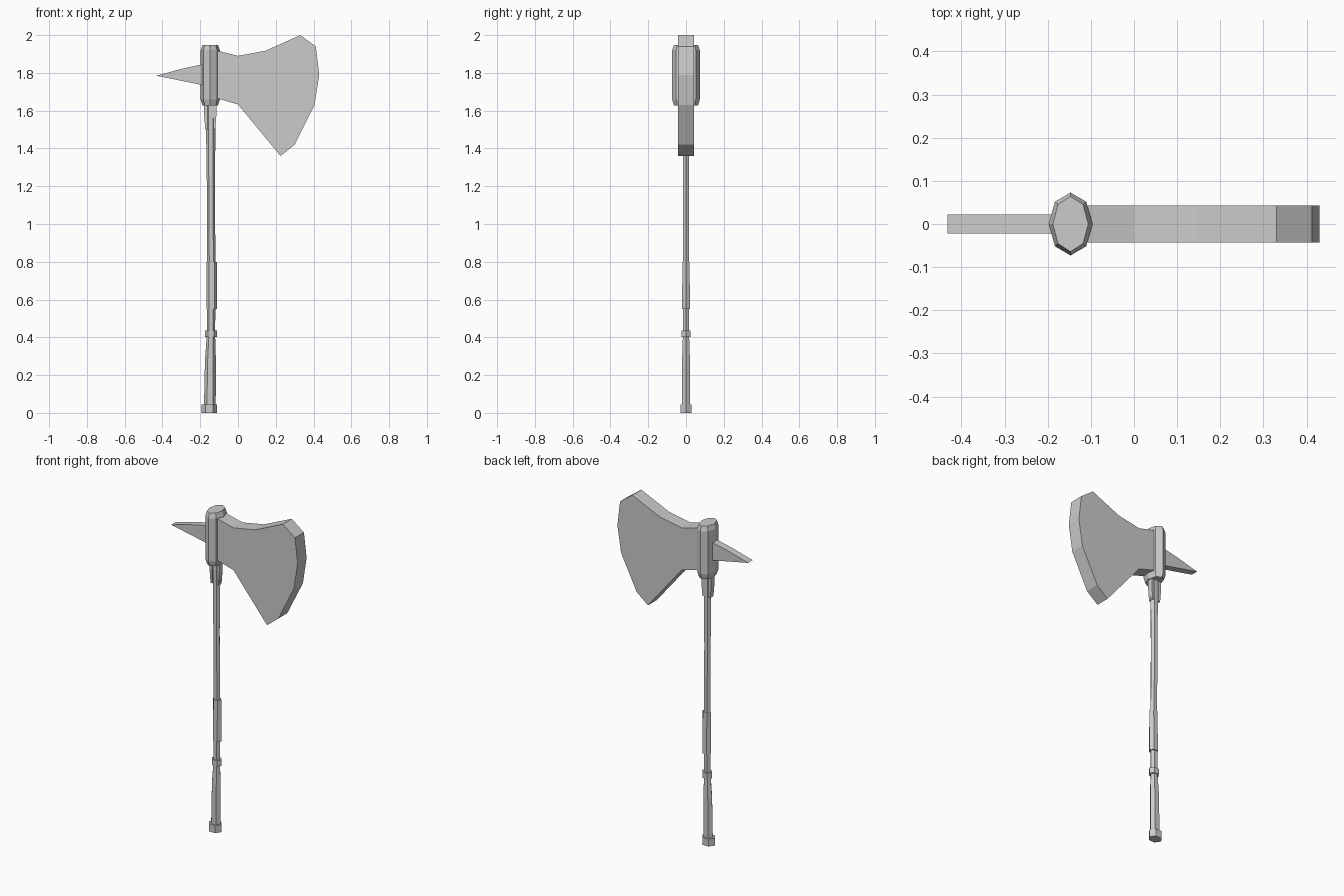
import bpy, bmesh, math

if "Cube" in bpy.data.objects:
    bpy.data.objects.remove(bpy.data.objects["Cube"])

CX = -0.147  # handle axis


def finish(name, bm):
    bmesh.ops.recalc_face_normals(bm, faces=bm.faces)
    me = bpy.data.meshes.new(name)
    bm.to_mesh(me)
    bm.free()
    ob = bpy.data.objects.new(name, me)
    bpy.context.collection.objects.link(ob)
    return ob


def loft(name, sides, rings):
    """Stack polygon rings (z, centre x, x radius, y radius) and cap the ends."""
    bm = bmesh.new()
    loops = []
    for z, cx, rx, ry in rings:
        loops.append([bm.verts.new((cx + rx * math.cos(2 * math.pi * i / sides),
                                    ry * math.sin(2 * math.pi * i / sides), z))
                      for i in range(sides)])
    for a, b in zip(loops, loops[1:]):
        for i in range(sides):
            j = (i + 1) % sides
            bm.faces.new((a[i], a[j], b[j], b[i]))
    bm.faces.new(loops[0][::-1])
    bm.faces.new(loops[-1])
    return finish(name, bm)


def plate(name, outline, half):
    """Extrude an x-z outline symmetrically along y."""
    bm = bmesh.new()
    face = bm.faces.new([bm.verts.new((x, -half, z)) for x, z in outline])
    new = bmesh.ops.extrude_face_region(bm, geom=[face])["geom"]
    bmesh.ops.translate(bm, vec=(0, 2 * half, 0),
                        verts=[v for v in new if isinstance(v, bmesh.types.BMVert)])
    return finish(name, bm)


# Shaft with swollen grips
loft("shaft", 6, [
    (0.04, -0.149, 0.031, 0.025), (0.28, -0.146, 0.029, 0.024),
    (0.41, -0.143, 0.022, 0.019), (0.55, -0.142, 0.022, 0.019),
    (0.55, -0.139, 0.028, 0.025), (0.80, -0.139, 0.027, 0.021),
    (0.80, -0.141, 0.022, 0.018), (1.20, -0.144, 0.021, 0.018),
    (1.64, -0.144, 0.027, 0.02)])

# Pommel and grip ring
loft("pommel", 6, [(0, -0.152, 0.041, 0.035), (0.045, -0.152, 0.041, 0.035)])
loft("grip_ring", 6, [(0.402, -0.142, 0.032, 0.026), (0.437, -0.142, 0.032, 0.026)])

# Eight-sided head socket with chamfered ends
loft("socket", 8, [
    (1.627, CX, 0.041, 0.064), (1.66, CX, 0.051, 0.073),
    (1.92, CX, 0.051, 0.073), (1.948, CX, 0.041, 0.064)])

# Blade
plate("blade", [
    (-0.13, 1.923), (-0.10, 1.915), (0, 1.89), (0.145, 1.917), (0.33, 2.0),
    (0.412, 1.94), (0.43, 1.79), (0.405, 1.63), (0.30, 1.42), (0.225, 1.36),
    (0, 1.633), (-0.10, 1.662), (-0.13, 1.67)], 0.043)

# Rear spike
plate("spike", [(-0.17, 1.85), (-0.20, 1.843), (-0.30, 1.821), (-0.432, 1.785),
                (-0.20, 1.738), (-0.17, 1.732)], 0.022)

# Langets running down both sides of the shaft
for side, label in ((-1, "rear"), (1, "front")):
    plate("langet_" + label, [
        (CX + side * 0.034, 1.64), (CX + side * 0.032, 1.57),
        (CX + side * 0.026, 1.50), (CX + side * 0.015, 1.50),
        (CX + side * 0.015, 1.64)], 0.016)
